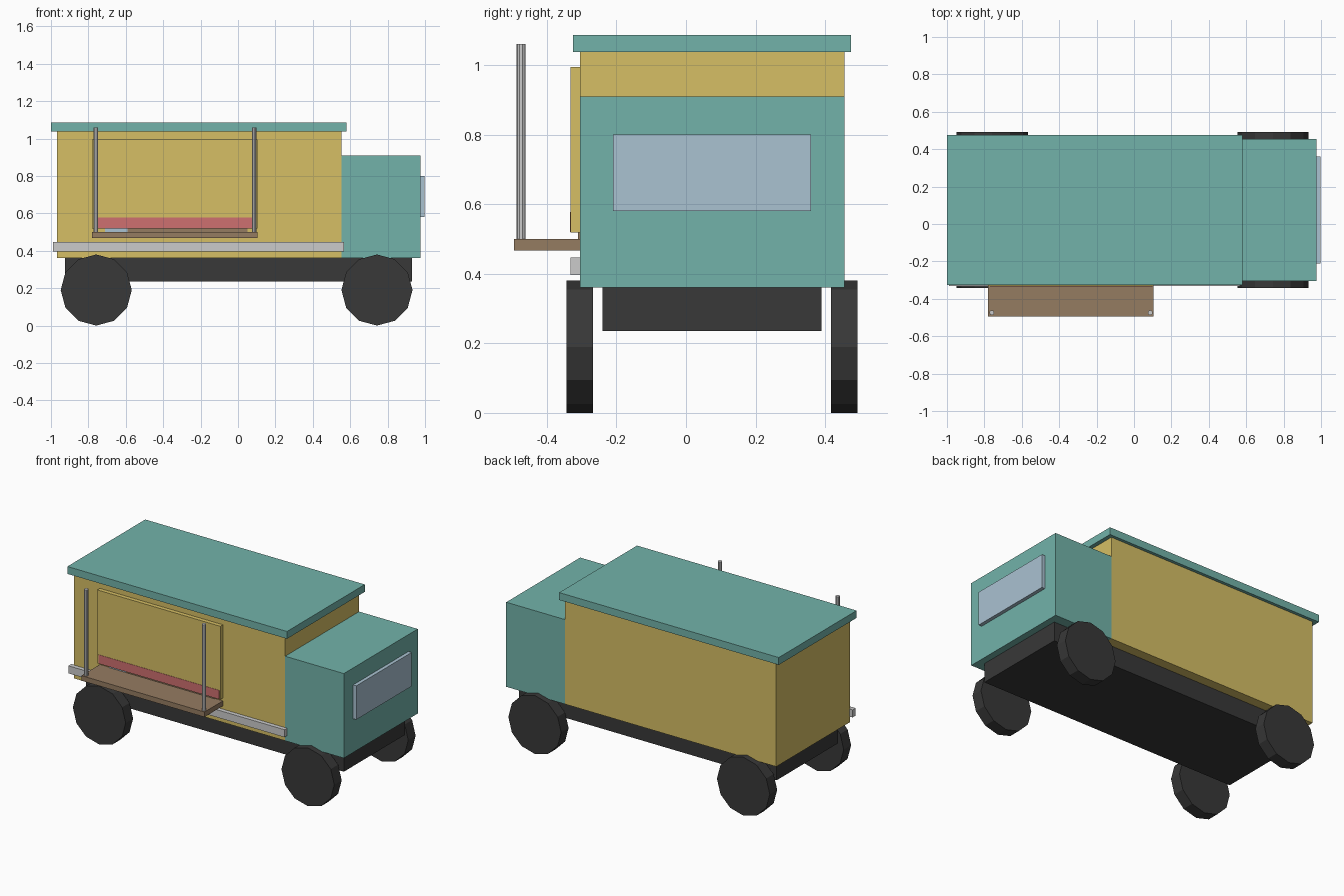
import bpy
import bmesh
import math
from mathutils import Matrix

if "Cube" in bpy.data.objects:
    bpy.data.objects.remove(bpy.data.objects["Cube"])


def material(name, rgb):
    m = bpy.data.materials.new(name)
    m.diffuse_color = (*rgb, 1)
    m.use_nodes = True
    m.node_tree.nodes["Principled BSDF"].inputs["Base Color"].default_value = m.diffuse_color
    return m


TEAL = material("teal", (0.17, 0.45, 0.40))
YELLOW = material("yellow", (0.67, 0.52, 0.13))
DARK = material("dark", (0.04, 0.04, 0.04))
BROWN = material("brown", (0.30, 0.20, 0.12))
RED = material("red", (0.62, 0.16, 0.16))
GLASS = material("glass", (0.40, 0.54, 0.64))


def finish(name, bm, mat):
    mesh = bpy.data.meshes.new(name)
    bm.to_mesh(mesh)
    bm.free()
    ob = bpy.data.objects.new(name, mesh)
    bpy.context.collection.objects.link(ob)
    if mat:
        mesh.materials.append(mat)
    return ob


def box(name, x, y, z, mat=None):
    """Box from (min, max) spans on each axis."""
    bm = bmesh.new()
    bmesh.ops.create_cube(bm, size=1)
    spans = (x, y, z)
    bmesh.ops.scale(bm, vec=[b - a for a, b in spans], verts=bm.verts)
    bmesh.ops.translate(bm, vec=[(a + b) / 2 for a, b in spans], verts=bm.verts)
    return finish(name, bm, mat)


def cylinder(name, center, radius, depth, sides, along_y=False, mat=None):
    bm = bmesh.new()
    rot = Matrix.Rotation(math.pi / 2, 4, 'X') if along_y else Matrix()
    bmesh.ops.create_cone(bm, cap_ends=True, segments=sides, radius1=radius,
                          radius2=radius, depth=depth,
                          matrix=Matrix.Translation(center) @ rot)
    return finish(name, bm, mat)


# Main truck volumes
SIDE = (-0.305, 0.455)
box("chassis", (-0.925, 0.93), (-0.24, 0.39), (0.235, 0.36), DARK)
box("body", (-0.968, 0.553), SIDE, (0.36, 1.04), YELLOW)
box("cab", (0.553, 0.975), SIDE, (0.36, 0.91), TEAL)
box("roof", (-1.0, 0.58), (-0.325, 0.475), (1.038, 1.086), TEAL)
box("windshield", (0.97, 0.998), (-0.21, 0.36), (0.58, 0.80), GLASS)

# Serving side: hatch, red strip, counter and trim rail
box("serving_hatch", (-0.78, 0.105), (-0.332, -0.30), (0.518, 0.995), YELLOW)
box("hatch_strip", (-0.77, 0.098), (-0.334, -0.31), (0.52, 0.577), RED)
box("counter", (-0.78, 0.105), (-0.495, -0.30), (0.467, 0.50), BROWN)
box("trim_rail", (-0.988, 0.567), (-0.332, -0.30), (0.397, 0.446))
box("menu_board_edge", (-0.71, -0.59), (-0.310, -0.30), (0.50, 0.518), GLASS)
box("shelf_edge", (-0.59, 0.05), (-0.310, -0.30), (0.50, 0.518), BROWN)

# Counter posts
for side, x in (("left", -0.76), ("right", 0.087)):
    cylinder(f"{side}_post", (x, -0.474, 0.78), 0.013, 0.56, 10)

# Twelve-sided wheels
for end, x in (("rear", -0.758), ("front", 0.743)):
    for side, y in (("near", -0.305), ("far", 0.455)):
        cylinder(f"{end}_{side}_wheel", (x, y, 0.19), 0.19, 0.076, 12, True, DARK)
